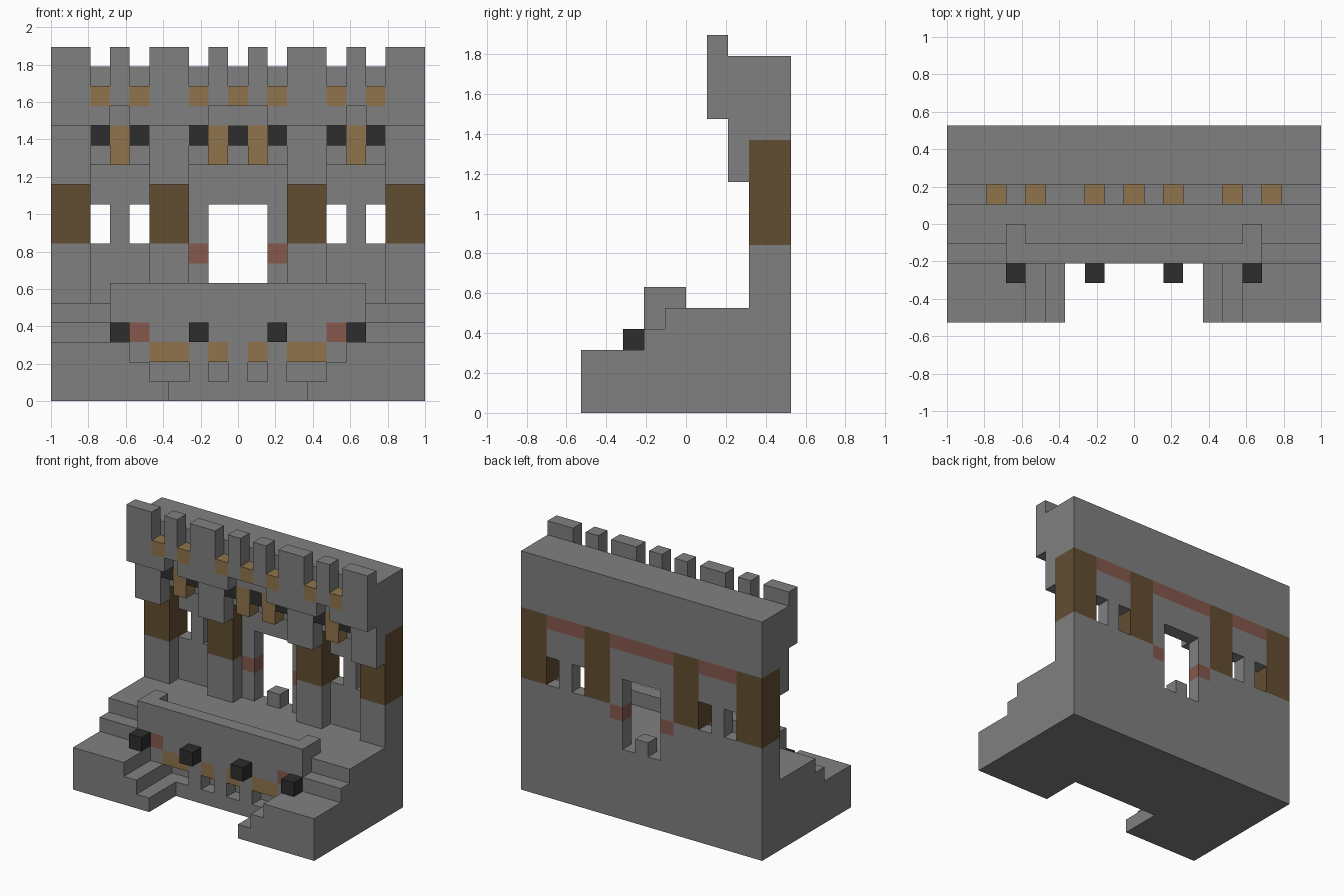
import bpy
import bmesh
from mathutils import Vector

cube = bpy.data.objects.get("Cube")
if cube:
    bpy.data.objects.remove(cube, do_unlink=True)

# Everything sits on a block grid: 19 wide, 10 deep, 18 high
WIDE, DEEP = 19, 10
UNIT = 2 / WIDE


def material(name, colour):
    mat = bpy.data.materials.new(name)
    mat.use_nodes = True
    rgba = (*colour, 1)
    mat.diffuse_color = rgba
    mat.node_tree.nodes["Principled BSDF"].inputs["Base Color"].default_value = rgba
    return mat


STONE = material("stone_grey", (.216, .216, .216))
BLACK = material("coal_black", (.026, .026, .026))
TAN = material("tan_wood", (.275, .174, .069))
BROWN = material("dark_brown_wood", (.122, .076, .031))
RED = material("brick_red", (.238, .098, .076))


def box(name, mat, xs, ys, zs):
    """Box filling the given block ranges along x, y and z."""
    lo = Vector((xs[0] - WIDE / 2, ys[0] - DEEP / 2, zs[0])) * UNIT
    hi = Vector((xs[1] - WIDE / 2, ys[1] - DEEP / 2, zs[1])) * UNIT
    bm = bmesh.new()
    bmesh.ops.create_cube(bm, size=1)
    for v in bm.verts:
        v.co = Vector(h if c > 0 else l for c, l, h in zip(v.co, lo, hi))
    mesh = bpy.data.meshes.new(name)
    bm.to_mesh(mesh)
    bm.free()
    mesh.materials.append(mat)
    obj = bpy.data.objects.new(name, mesh)
    bpy.context.collection.objects.link(obj)
    return obj


def pair(name, mat, xs, ys, zs):
    """Box on the right side and its mirror image on the left."""
    box(name + "_right", mat, xs, ys, zs)
    box(name + "_left", mat, (WIDE - xs[1], WIDE - xs[0]), ys, zs)


FRONT = (3, 4)      # terrace front wall row
BACK = (9, 10)      # thin back wall row
COLUMN = (8, 10)
BRACKET = (7, 8)
BATTLEMENT = (6, 7)
MIDDLE = (7, 12)    # bay between the inner columns
BAY = (2, 5)        # side window bay

# Terrace and side steps
box("terrace", STONE, (0, 19), (4, 10), (0, 5))
pair("step_high", STONE, (0, 4), (0, 3), (0, 3))
pair("step_middle", STONE, (4, 5), (0, 3), (0, 2))
pair("step_low", STONE, (5, 6), (0, 3), (0, 1))
pair("terrace_ledge", STONE, (0, 4), FRONT, (0, 4))

# Terrace front wall with niches under tan lintels
pair("front_wall_end", STONE, (4, 5), FRONT, (0, 3))
box("niche_floor", STONE, (5, 14), FRONT, (0, 1))
for x in (7, 9, 11):
    box("niche_pier", STONE, (x, x + 1), FRONT, (1, 3))
pair("wide_niche_lintel", TAN, (5, 7), FRONT, (2, 3))
pair("small_niche_lintel", TAN, (8, 9), FRONT, (2, 3))
box("front_wall_band", STONE, (5, 14), FRONT, (3, 4))
pair("front_wall_brick", RED, (4, 5), FRONT, (3, 4))
box("parapet", STONE, (3, 16), FRONT, (4, 6))
pair("parapet_return", STONE, (3, 4), (4, 5), (5, 6))
pair("outer_lamp", BLACK, (3, 4), (2, 3), (3, 4))
pair("inner_lamp", BLACK, (7, 8), (2, 3), (3, 4))

# Columns with brackets
for part, xs in (("outer", (0, 2)), ("inner", (5, 7))):
    pair(part + "_column_foot", STONE, xs, COLUMN, (5, 8))
    pair(part + "_column", BROWN, xs, COLUMN, (8, 13))
    pair(part + "_bracket", STONE, xs, BRACKET, (11, 14))

# Side bays with twin windows
pair("window_sill_wall", STONE, BAY, BACK, (5, 8))
pair("window_mullion", STONE, (3, 4), BACK, (8, 10))
pair("window_lintel", STONE, BAY, BACK, (10, 12))
pair("bay_brick_band", RED, BAY, BACK, (12, 13))
pair("bay_ledge", STONE, BAY, (8, 9), (12, 13))

# Doorway bay
pair("door_jamb_foot", STONE, (7, 8), BACK, (5, 7))
pair("door_jamb_brick", RED, (7, 8), BACK, (7, 8))
pair("door_jamb_top", STONE, (7, 8), BACK, (8, 10))
box("door_lintel", STONE, MIDDLE, BACK, (10, 12))
box("door_brick_band", RED, MIDDLE, BACK, (12, 13))
box("door_ledge", STONE, MIDDLE, (8, 9), (12, 13))
box("door_block", STONE, (9, 10), BACK, (5, 6))

# Alternating black blocks and tan hangers under the eave
for x in (2, 4, 7):
    pair("eave_block", BLACK, (x, x + 1), BRACKET, (13, 14))
box("eave_block_middle", BLACK, (9, 10), BRACKET, (13, 14))
for x in (3, 8):
    pair("eave_hanger", TAN, (x, x + 1), BRACKET, (12, 14))

# Upper wall
box("upper_wall", STONE, (0, 19), COLUMN, (13, 17))
box("upper_wall_face", STONE, (0, 19), BRACKET, (14, 17))

# Battlement: base course with notches, merlons and tan gap fillers
for xs in ((0, 3), (4, 8)):
    pair("battlement_base", STONE, xs, BATTLEMENT, (14, 15))
for xs in ((0, 2), (3, 4), (5, 7), (8, 9)):
    pair("merlon", STONE, xs, BATTLEMENT, (15, 18))
for x in (2, 4, 7):
    pair("crenel", TAN, (x, x + 1), BATTLEMENT, (15, 16))
box("crenel_middle", TAN, (9, 10), BATTLEMENT, (15, 16))
